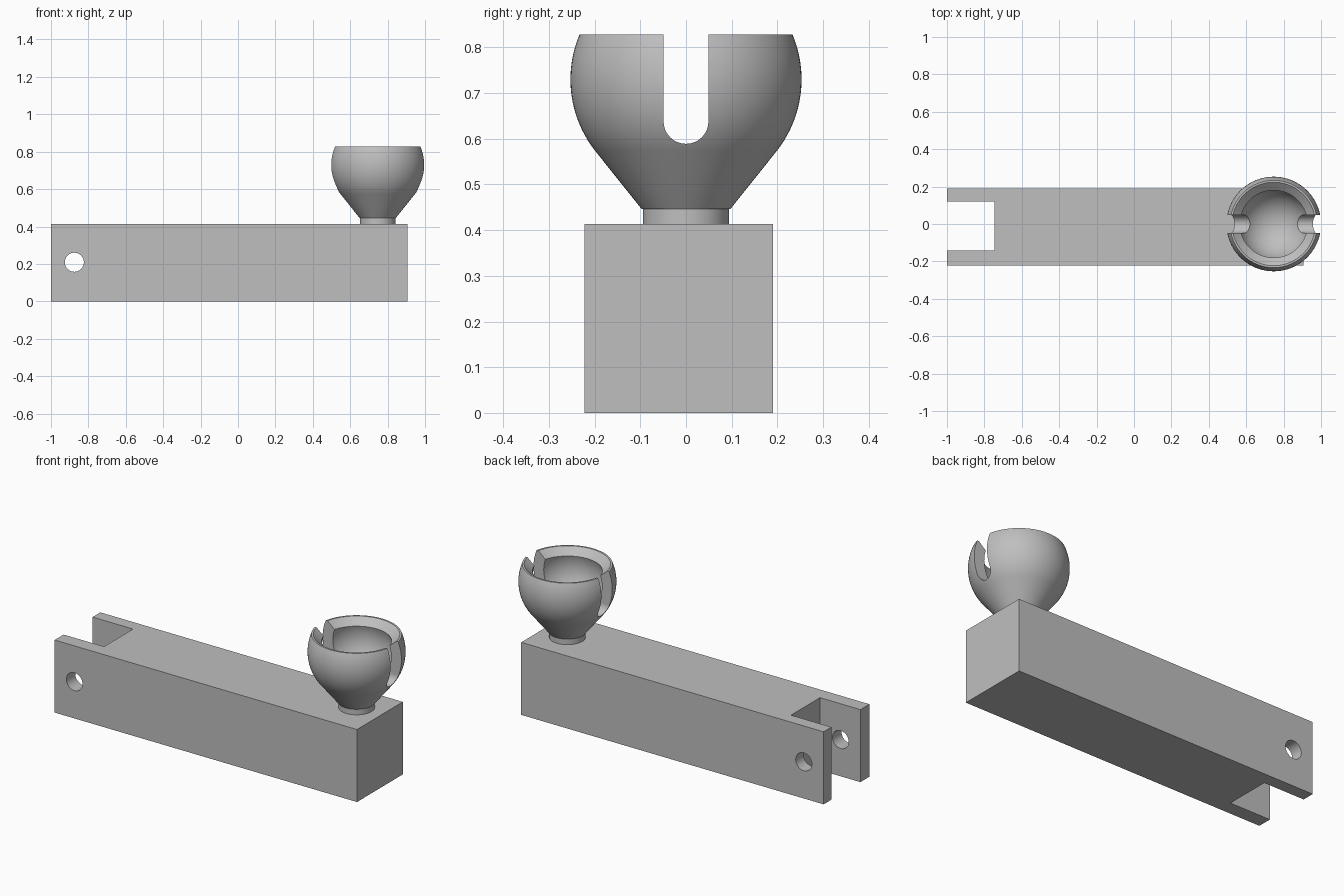
import bpy, bmesh, math
from mathutils import Matrix, Vector

cube = bpy.data.objects.get("Cube")
if cube:
    bpy.data.objects.remove(cube, do_unlink=True)

grey = bpy.data.materials.new("plain_grey")
grey.use_nodes = True
grey.diffuse_color = (0.52, 0.52, 0.52, 1)
grey.node_tree.nodes["Principled BSDF"].inputs["Base Color"].default_value = (0.52, 0.52, 0.52, 1)


def finish(bm, name):
    bmesh.ops.recalc_face_normals(bm, faces=bm.faces)
    mesh = bpy.data.meshes.new(name)
    bm.to_mesh(mesh)
    bm.free()
    obj = bpy.data.objects.new(name, mesh)
    bpy.context.collection.objects.link(obj)
    mesh.materials.append(grey)
    return obj


def prism(name, points, sweep):
    """Extrude a closed outline of 3D points along a vector."""
    bm = bmesh.new()
    face = bm.faces.new([bm.verts.new(p) for p in points])
    new = bmesh.ops.extrude_face_region(bm, geom=[face])["geom"]
    bmesh.ops.translate(bm, vec=sweep, verts=[v for v in new if isinstance(v, bmesh.types.BMVert)])
    return finish(bm, name)


def lathe(name, profile, centre_x, steps=96):
    """Revolve an (r, z) profile, which starts and ends on the axis."""
    bm = bmesh.new()
    verts = [bm.verts.new((r, 0, z)) for r, z in profile]
    edges = [bm.edges.new(pair) for pair in zip(verts, verts[1:])]
    bmesh.ops.spin(bm, geom=verts + edges, axis=(0, 0, 1), cent=(0, 0, 0),
                   angle=math.tau, steps=steps, use_duplicate=False)
    bmesh.ops.remove_doubles(bm, verts=bm.verts, dist=0.0002)
    bm.transform(Matrix.Translation((centre_x, 0, 0)))
    return finish(bm, name)


def arc(radius, start, end, count):
    """Points (a, b) on a circle, angles in degrees."""
    angles = [math.radians(start + (end - start) * i / count) for i in range(count + 1)]
    return [(radius * math.cos(a), radius * math.sin(a)) for a in angles]


def activate(obj):
    bpy.ops.object.select_all(action="DESELECT")
    obj.select_set(True)
    bpy.context.view_layer.objects.active = obj


def cut(obj, cutter):
    mod = obj.modifiers.new("cut", "BOOLEAN")
    mod.operation = "DIFFERENCE"
    mod.solver = "EXACT"
    mod.object = cutter
    activate(obj)
    bpy.ops.object.modifier_apply(modifier=mod.name)
    bpy.data.objects.remove(cutter, do_unlink=True)


# Bar with a forked end
FRONT, BACK, HEIGHT = -0.222, 0.19, 0.413
outline = [(-1, FRONT), (0.905, FRONT), (0.905, BACK), (-1, BACK),
           (-1, 0.12), (-0.745, 0.12), (-0.745, -0.141), (-1, -0.141)]
bar = prism("forked_bar", [(x, y, 0) for x, y in outline], Vector((0, 0, HEIGHT)))

# Pin hole through both fork arms
hole = [(a - 0.875, -0.5, b + 0.209) for a, b in arc(0.051, 0, 360, 48)[:-1]]
cut(bar, prism("pin_hole_cutter", hole, Vector((0, 1, 0))))

# Ball socket cup: neck, cone, round outside, bevelled lip, round inside
CUP_X, BALL_Z, TOP = 0.747, 0.73, 0.828
R_OUT, R_IN = 0.253, 0.19
lip_angle = math.degrees(math.asin((TOP - BALL_Z) / R_OUT))
profile = [(0, HEIGHT), (0.094, HEIGHT), (0.094, 0.446), (0.097, 0.446)]
profile += [(r, z + BALL_Z) for r, z in arc(R_OUT, -38, lip_angle, 20)]
profile += [(0.223, TOP)]
profile += [(r, z + BALL_Z) for r, z in arc(R_IN, 18.5, -90, 28)]
cup = lathe("socket_cup", profile, CUP_X)

# Round-bottomed slot across the cup
SLOT = 0.049
slot = [(CUP_X - 0.4, a, b + 0.638) for a, b in arc(SLOT, 180, 360, 24)]
slot += [(CUP_X - 0.4, SLOT, 1), (CUP_X - 0.4, -SLOT, 1)]
cut(cup, prism("slot_cutter", slot, Vector((0.8, 0, 0))))

# Smooth the round surfaces, keep the edges sharp
for part in (bar, cup):
    activate(part)
    bpy.ops.object.shade_smooth_by_angle(angle=math.radians(25))
